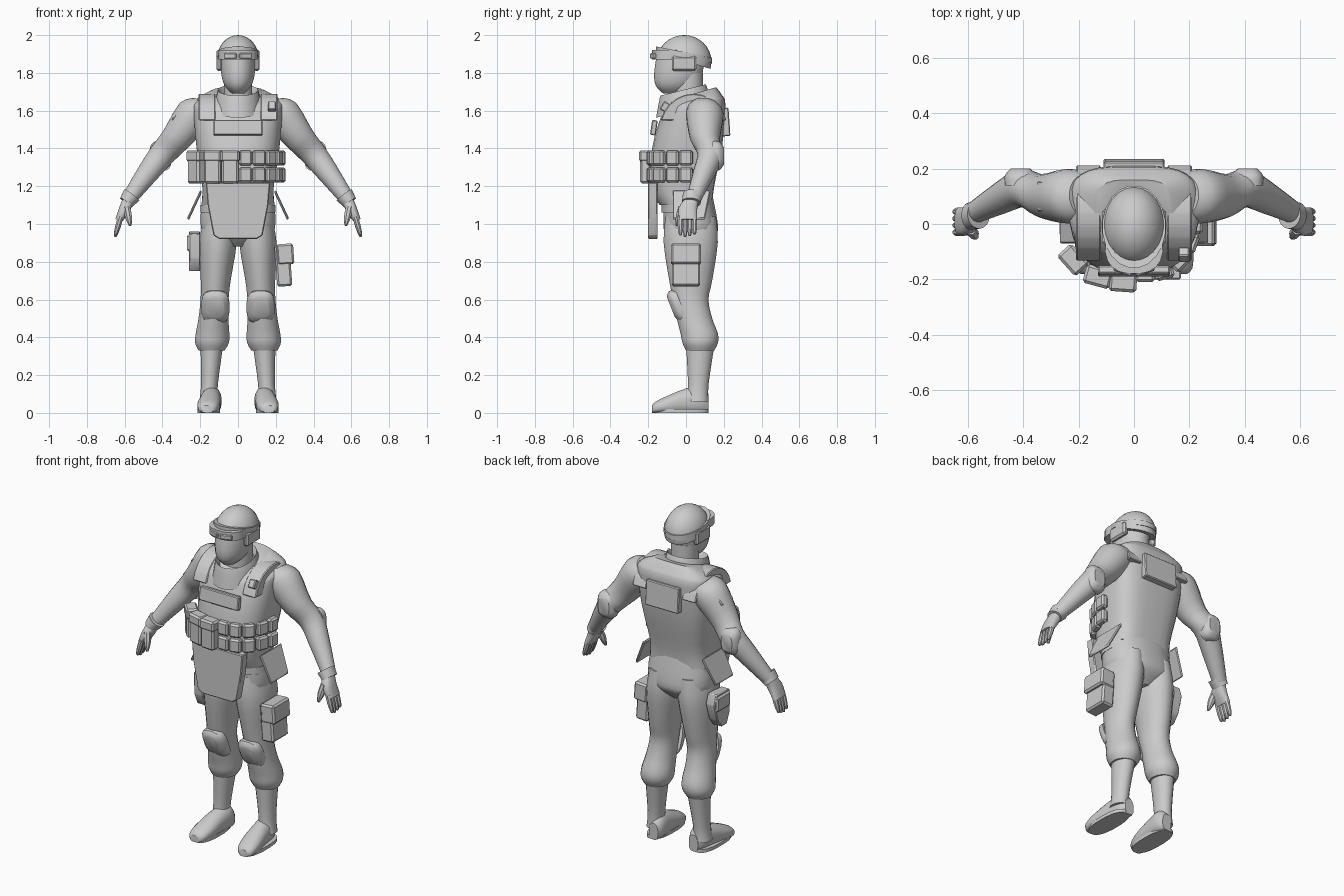
import bpy, bmesh, math
from mathutils import Vector, Matrix

cube = bpy.data.objects.get("Cube")
if cube:
    bpy.data.objects.remove(cube, do_unlink=True)

shade = .6
grey = bpy.data.materials.new("plain_grey")
grey.use_nodes = True
grey.diffuse_color = (shade, shade, shade, 1)
grey.node_tree.nodes["Principled BSDF"].inputs["Base Color"].default_value = grey.diffuse_color


def finish(name, bm, side=1):
    """Mirror if side is -1, then turn the bmesh into a shaded object."""
    bmesh.ops.scale(bm, vec=(side, 1, 1), verts=bm.verts)
    bmesh.ops.recalc_face_normals(bm, faces=bm.faces)
    mesh = bpy.data.meshes.new(name)
    bm.to_mesh(mesh)
    bm.free()
    mesh.materials.append(grey)
    part = bpy.data.objects.new(name, mesh)
    bpy.context.collection.objects.link(part)
    bpy.ops.object.select_all(action='DESELECT')
    part.select_set(True)
    bpy.context.view_layer.objects.active = part
    bpy.ops.object.shade_smooth_by_angle(angle=math.radians(35))


def spline(rows, steps=3):
    """Fill in rows between the given ones along a smooth curve."""
    rows = [Vector(row) for row in rows]
    filled = []
    for i in range(len(rows) - 1):
        a, b, c, d = (rows[min(max(k, 0), len(rows) - 1)] for k in range(i - 1, i + 3))
        for k in range(steps):
            t = k / steps
            filled.append(b + ((c - a) + ((a * 2 - b * 5 + c * 4 - d)
                                          + (b * 3 - a - c * 3 + d) * t) * t) * t / 2)
    return filled + [rows[-1]]


def tube(name, rows, axis=(0, 0, 1), front=2, back=2, sides=20, side=1, tilt=lambda z: 0):
    """Loft rings across one axis; a row is x, y, z, width radius, depth radius."""
    axis = Vector(axis).normalized()
    ref = Vector((0, 1, 0)) if abs(axis.y) < .9 else Vector((0, 0, 1))
    across = ref.cross(axis).normalized()
    deep = axis.cross(across)
    bm = bmesh.new()
    rings = []
    for x, y, z, width, depth in spline(rows):
        ring = []
        for i in range(sides):
            angle = math.tau * (i + .5) / sides
            c, s = math.cos(angle), math.sin(angle)
            power = 2 / (back if s > 0 else front)
            u = width * math.copysign(abs(c) ** power, c)
            v = depth * math.copysign(abs(s) ** power, s)
            point = Vector((x, y, z)) + across * u + deep * v + axis * tilt(z) * v
            ring.append(bm.verts.new(point))
        rings.append(ring)
    for low, high in zip(rings, rings[1:]):
        for i in range(sides):
            j = (i + 1) % sides
            bm.faces.new((low[i], low[j], high[j], high[i]))
    bm.faces.new(rings[0])
    bm.faces.new(rings[-1])
    finish(name, bm, side)


def body(name, rows, x=0, lean=0, **options):
    """Upright loft; a row is height, near y, far y, width radius."""
    tube(name, [(x + lean * z, (near + far) / 2, z, width, (far - near) / 2)
                for z, near, far, width in rows], **options)


def band(name, low, high, near, far, width, **options):
    body(name, [(low, near, far, width), (high, near, far, width)], **options)


def limb(name, start, end, thick, thin, side):
    """Tapering rod with a rounded tip."""
    start, end = Vector(start), Vector(end)
    rows = [(*start.lerp(end, t), r, r) for t, r in
            ((0, thick), (.5, thick), (.9, thin), (1, thin / 2))]
    tube(name, rows, end - start, sides=8, side=side)


def pad(name, centre, out, width, height, thick, lean, side):
    """Rounded square cushion facing along out."""
    centre, out = Vector(centre), Vector(out)
    rows = [(*(centre + out * thick * t), width * r, height * r)
            for t, r in ((0, 1), (.6, .95), (1, .6))]
    tube(name, rows, out, front=3, back=3, side=side, tilt=lambda z: lean)


def bevelled(bm, size):
    bmesh.ops.bevel(bm, geom=bm.edges[:], offset=size, segments=1, affect='EDGES')


def box(name, centre, size, turn=0, pitch=0, roll=0, side=1, bevel=.01):
    bm = bmesh.new()
    bmesh.ops.create_cube(bm, size=1)
    bmesh.ops.scale(bm, vec=size, verts=bm.verts)
    bevelled(bm, bevel)
    spin = Matrix.Translation(centre)
    for axis, angle in zip("ZYX", (turn, roll, pitch)):
        spin = spin @ Matrix.Rotation(math.radians(angle), 4, axis)
    bmesh.ops.transform(bm, matrix=spin, verts=bm.verts)
    finish(name, bm, side)


def slab(name, outline, depth, side=1):
    """Extrude a flat outline of points."""
    bm = bmesh.new()
    face = bm.faces.new([bm.verts.new(point) for point in outline])
    grown = bmesh.ops.extrude_face_region(bm, geom=[face])["geom"]
    moved = [item for item in grown if isinstance(item, bmesh.types.BMVert)]
    bmesh.ops.translate(bm, vec=depth, verts=moved)
    bevelled(bm, .005)
    finish(name, bm, side)


# Head, neck and collar
band("neck", 1.6, 1.8, -.07, .09, .075)
body("masked_head", [(1.69, -.12, 0, .03), (1.73, -.16, .05, .07),
                     (1.8, -.17, .09, .09), (1.93, -.15, .1, .09)])
body("collar", [(1.6, -.16, .14, .13), (1.7, -.14, .11, .11), (1.7, -.13, .1, .1),
                (1.65, -.1, .08, .08)], tilt=lambda z: .25)

# Helmet: an egg cut by a plane that rises towards the face
bm = bmesh.new()
bmesh.ops.create_uvsphere(bm, u_segments=24, v_segments=16, radius=1)
bmesh.ops.scale(bm, vec=(.115, .145, .14), verts=bm.verts)
bmesh.ops.translate(bm, vec=(0, -.01, 1.86), verts=bm.verts)
bmesh.ops.bisect_plane(bm, geom=bm.verts[:] + bm.edges[:] + bm.faces[:],
                       plane_co=(0, 0, 1.86), plane_no=(0, .3, 1), clear_inner=True)
bmesh.ops.holes_fill(bm, edges=[e for e in bm.edges if e.is_boundary])
finish("helmet", bm)

# Goggles and ear guards
band("goggle_strap", 1.88, 1.91, -.16, .14, .115, tilt=lambda z: -.2)
band("goggle_frame", 1.87, 1.92, -.18, .02, .105, front=2.5)
for side in (-1, 1):
    box("ear_guard", (.1, -.01, 1.85), (.03, .13, .08), side=side)
    box("goggle_lens", (.04, -.17, 1.89), (.07, .02, .03), turn=20, side=side, bevel=.005)

# Vest, belt and pelvis
body("vest", [(1.1, -.14, .14, .19), (1.2, -.19, .15, .19), (1.4, -.18, .19, .22),
              (1.6, -.13, .21, .235), (1.65, -.11, .19, .22), (1.69, -.08, .16, .14)],
     front=2.5, back=3.5, sides=28, tilt=lambda z: max(0, z - 1.5) * 1.5)
body("pelvis", [(.88, -.05, .1, .05), (.94, -.11, .16, .17), (1, -.12, .17, .2),
                (1.16, -.12, .14, .19)], front=2.5, back=2.5)
band("belt", 1.06, 1.1, -.13, .15, .2, front=2.5, back=2.5)

# Groin flap, mirrored outline
half = [(.1, .92), (.13, .94), (.16, 1.1), (.17, 1.22)]
slab("groin_flap", [(x, -.2, z) for x, z in half] + [(-x, -.2, z) for x, z in reversed(half)],
     (0, .05, 0))

# Plates and straps on the vest
box("chest_plate", (0, -.17, 1.51), (.26, .03, .08), pitch=-8, bevel=.005)
box("back_plate", (0, .21, 1.54), (.22, .04, .15), pitch=4, bevel=.005)
box("shoulder_clip", (.18, -.11, 1.62), (.04, .04, .05), pitch=-30, bevel=.005)
arch = [math.radians(angle) for angle in range(15, 170, 15)]
for side in (-1, 1):
    slab("shoulder_strap", [(.12, .04 + .18 * math.cos(a), 1.5 + .19 * math.sin(a)) for a in arch],
         (.09, 0, 0), side)
    slab("hip_flap", [(.19, -.07, 1.17), (.26, -.07, 1.02), (.26, .1, 1.02), (.19, .13, 1.17)],
         (.01, 0, .01), side)

# Pouches around the vest
for x, y, turn in ((-.22, -.13, -48), (-.13, -.19, -15), (-.04, -.21, -4)):
    box("ammo_pouch", (x, y, 1.3), (.09, .06, .17), turn)
    box("ammo_pouch_flap", (x, y, 1.36), (.1, .07, .06), turn)
for x, y, turn in ((.04, -.19, 0), (.11, -.18, 15), (.17, -.14, 45), (.21, -.07, 70), (.23, 0, 85)):
    for z in (1.26, 1.35):
        box("small_pouch", (x, y, z), (.07, .04, .08), turn)

# Arms, hands and elbow pads
along = Vector((.6, -.1, -.8))
for side in (-1, 1):
    tube("arm", [(x, y, z, r, r) for x, y, z, r in (
        (.17, .1, 1.62, .08), (.23, .1, 1.58, .1), (.33, .1, 1.45, .08),
        (.4, .13, 1.37, .07), (.47, .1, 1.28, .06), (.58, .04, 1.13, .04))], along, side=side)
    wrist = Vector((.58, .03, 1.13))
    tube("glove_cuff", [(*(wrist - along * .03), .05, .05), (*(wrist + along * .02), .04, .05)],
         along, side=side)
    pad("elbow_pad", (.41, .14, 1.36), (0, 1, 0), .06, .08, .06, 0, side)
    tube("palm", [(*wrist, .03, .04), (.6, .01, 1.08, .03, .05), (.63, .01, 1.02, .02, .05)],
         (.3, 0, -1), front=2.5, back=2.5, side=side)
    for i in range(4):
        y = (i - 1.2) * .025
        limb("finger", (.62, y, 1.04), (.65, y, .93 + abs(y) / 3), .015, .01, side)
    limb("thumb", (.59, -.02, 1.09), (.57, -.05, .99), .02, .01, side)
box("arm_patch", (-.32, .1, 1.58), (.02, .11, .08), roll=38, bevel=.005)

# Legs, knee pads and boots, leaning outward towards the ground
for side in (-1, 1):
    stance = dict(x=.16, lean=-.06, side=side)
    body("trouser_leg", [(1.04, -.11, .16, .08), (.9, -.12, .17, .1), (.7, -.09, .14, .08),
                         (.6, -.07, .12, .075), (.5, -.05, .14, .08), (.42, -.03, .17, .09),
                         (.37, -.02, .17, .09), (.33, 0, .15, .07)], **stance)
    body("boot_shaft", [(.35, 0, .15, .06), (.15, .01, .12, .045), (.06, 0, .12, .05)], **stance)
    pad("knee_pad", (.12, -.02, .56), (0, -1, 0), .075, .09, .06, .4, side)
    tube("boot_foot", [(.145 - y / 10, y, high / 2, width, high / 2) for y, high, width in (
        (.12, .1, .03), (.08, .14, .05), (0, .13, .055), (-.1, .09, .06), (-.16, .06, .05),
        (-.18, .04, .03))], (0, -1, 0), front=3, side=side)
    band("boot_sole", 0, .02, -.18, .12, .06, x=.155, front=2.5, back=2.5, side=side)

# Thigh pouch on the left, holster on the right
box("thigh_pouch", (.24, 0, .78), (.08, .15, .22), roll=-4)
box("thigh_pouch_flap", (.25, 0, .84), (.09, .16, .11), roll=-4)
slab("holster", [(-.2, y, z) for y, z in ((-.05, .95), (.08, .96), (.1, .9), (.07, .8),
                                          (.03, .75), (-.02, .75), (-.05, .82))], (-.06, 0, 0))
box("holster_flap", (-.24, .02, .9), (.06, .13, .09))
